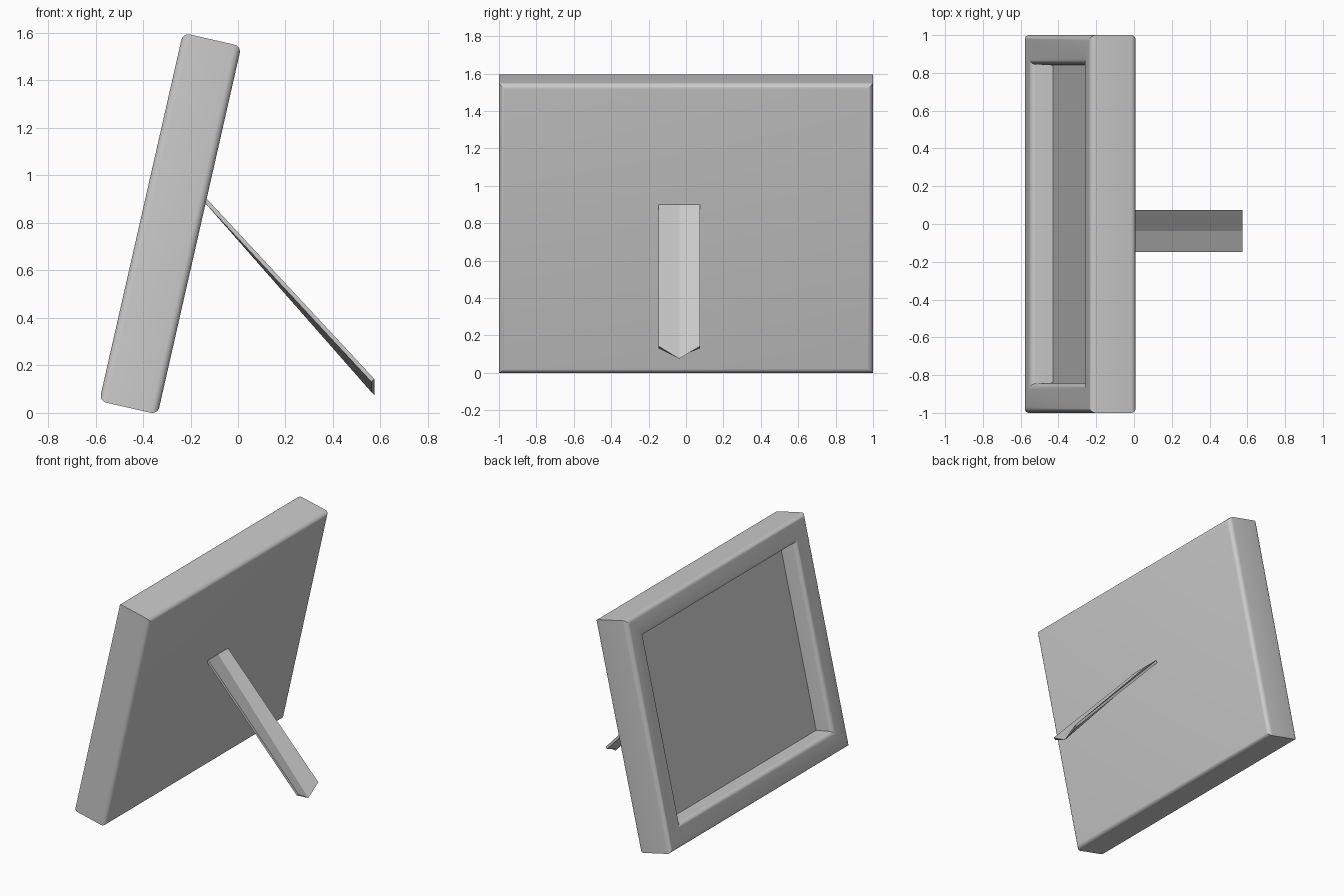
import bpy, math
from math import sin, cos, pi

if "Cube" in bpy.data.objects:
    bpy.data.objects.remove(bpy.data.objects["Cube"])

H, T, R = 1.59, 0.252, 0.03      # frame height, thickness, edge radius
TILT = math.radians(12.8)


def make(name, verts, faces, smooth=False):
    me = bpy.data.meshes.new(name)
    me.from_pydata(verts, [], faces)
    me.validate()
    ob = bpy.data.objects.new(name, me)
    bpy.context.collection.objects.link(ob)
    bpy.context.view_layer.objects.active = ob
    ob.select_set(True)
    bpy.ops.object.mode_set(mode='EDIT')
    bpy.ops.mesh.select_all(action='SELECT')
    bpy.ops.mesh.normals_make_consistent(inside=False)
    bpy.ops.object.mode_set(mode='OBJECT')
    if smooth:
        bpy.ops.object.shade_smooth_by_angle(angle=math.radians(30))
    ob.select_set(False)
    return ob


def arc(ci, cn, a0, a1, r=R, n=6):
    return [(ci + r * cos(a0 + (a1 - a0) * k / n), cn + r * sin(a0 + (a1 - a0) * k / n))
            for k in range(n + 1)]


# Frame: mitred rectangles lofted along a rounded rail profile (inset, depth)
profile = (arc(R, T / 2 - R, pi / 2, pi)                  # outer back edge
           + arc(R, -T / 2 + R, pi, 1.5 * pi)             # outer front edge
           + arc(0.155 - R, -T / 2 + R, -pi / 2, 0)       # opening rim
           + [(0.16, -T / 2 + 0.124)])                    # recessed panel
verts, faces = [], []
for inset, depth in profile:
    y, z = 1 - inset, H / 2 - inset
    verts += [(depth, -y, -z), (depth, y, -z), (depth, y, z), (depth, -y, z)]
for i in range(len(profile) - 1):
    for k in range(4):
        a, b = 4 * i + k, 4 * i + (k + 1) % 4
        faces.append((a, b, b + 4, a + 4))
n = len(verts)
faces += [(0, 1, 2, 3), (n - 4, n - 3, n - 2, n - 1)]
frame = make("picture_frame", verts, faces, True)
frame.rotation_euler = (0, TILT, 0)
frame.location = (-0.285, 0, 0.797)

# Easel leg: thin strip, flat at the top and creased to a point at the foot
top = [(-0.13, 0.90, -0.147), (-0.13, 0.90, -0.036), (-0.13, 0.90, 0.075),
       (0.574, 0.143, 0.075), (0.574, 0.075, -0.036), (0.574, 0.143, -0.147)]
upper = [(x, y, z) for x, z, y in top]
lower = [(x - 0.012, y, z - (0.012 if z > 0.1 else -0.012)) for x, y, z in upper]
leg_faces = [(0, 1, 4, 5), (1, 2, 3, 4), (6, 7, 10, 11), (7, 8, 9, 10)]
leg_faces += [(k, (k + 1) % 6, (k + 1) % 6 + 6, k + 6) for k in range(6)]
make("easel_leg", upper + lower, leg_faces)
